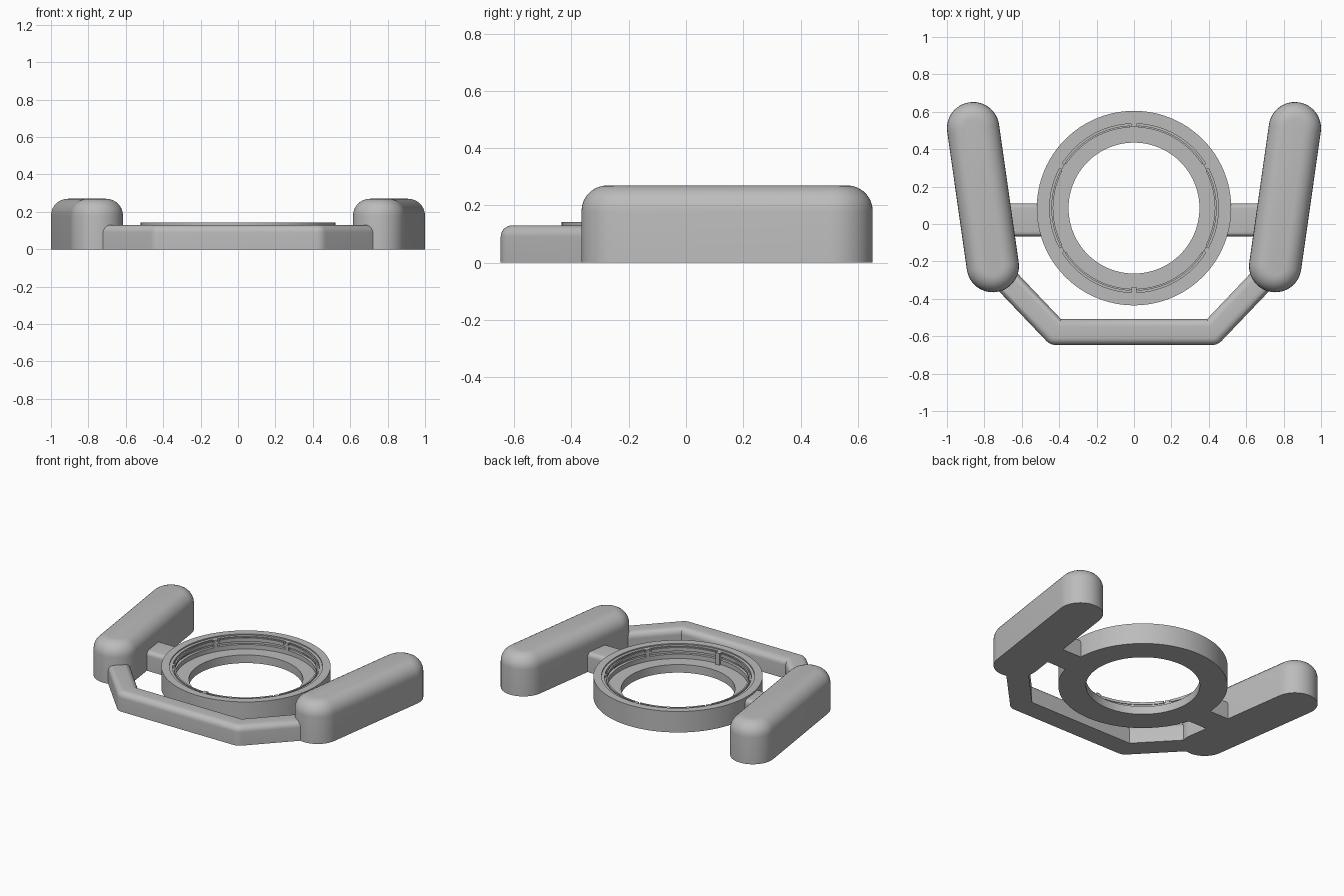
import bpy, bmesh
from math import pi, sin, cos, atan2, radians
from mathutils import Vector, Matrix

cube = bpy.data.objects.get("Cube")
if cube:
    bpy.data.objects.remove(cube, do_unlink=True)

grey = bpy.data.materials.new("plain grey")
grey.use_nodes = True
colour = (0.5, 0.5, 0.5, 1)
grey.diffuse_color = colour
grey.node_tree.nodes["Principled BSDF"].inputs["Base Color"].default_value = colour

RING_Y = 0.085


def finish(bm, name):
    bmesh.ops.recalc_face_normals(bm, faces=bm.faces)
    mesh = bpy.data.meshes.new(name)
    bm.to_mesh(mesh)
    bm.free()
    mesh.materials.append(grey)
    obj = bpy.data.objects.new(name, mesh)
    bpy.context.collection.objects.link(obj)
    bpy.ops.object.select_all(action='DESELECT')
    obj.select_set(True)
    bpy.context.view_layer.objects.active = obj
    bpy.ops.object.shade_smooth_by_angle(angle=radians(32))
    return obj


def rounded_prism(name, outline, height, fillet):
    """Extrude a plan outline and round over its top rim."""
    bm = bmesh.new()
    base = bm.faces.new([bm.verts.new((x, y, 0)) for x, y in outline])
    result = bmesh.ops.extrude_face_region(bm, geom=[base], use_keep_orig=True)
    top = [v for v in result["geom"] if isinstance(v, bmesh.types.BMVert)]
    bmesh.ops.translate(bm, verts=top, vec=(0, 0, height))
    rim = [e for e in bm.edges if all(v.co.z > height / 2 for v in e.verts)]
    bmesh.ops.recalc_face_normals(bm, faces=bm.faces)
    bmesh.ops.bevel(bm, geom=rim, offset=fillet, segments=7, profile=0.5,
                    affect='EDGES', clamp_overlap=True)
    return finish(bm, name)


def arc(centre, radius, start, end, steps):
    return [(centre[0] + radius * cos(start + (end - start) * i / steps),
             centre[1] + radius * sin(start + (end - start) * i / steps))
            for i in range(steps + 1)]


def capsule(a, b, radius):
    heading = atan2(b[1] - a[1], b[0] - a[0])
    return (arc(b, radius, heading - pi / 2, heading + pi / 2, 24)
            + arc(a, radius, heading + pi / 2, heading + 3 * pi / 2, 24))


# Side grips and the arms joining them to the ring
for side, s in (("left", 1), ("right", -1)):
    rounded_prism(side + "_grip",
                  capsule((s * 0.755, -0.225), (s * 0.86, 0.512), 0.14), 0.27, 0.09)
    rounded_prism(side + "_arm",
                  [(s * 0.46, -0.068), (s * 0.82, -0.068),
                   (s * 0.82, 0.11), (s * 0.46, 0.11)], 0.13, 0.03)

# Angled front bar, with softened outer corners
corner = Vector((0.418, -0.578))
end = Vector((0.755, -0.225))
along = (end - corner).normalized()
out = Vector((along.y, -along.x)) * 0.069
outer = arc(corner, 0.069, -pi / 2, atan2(out.y, out.x), 6) + [tuple(end + out)]
inner = [tuple(end - out), (0.39, -0.509)]
half = outer + inner
rounded_prism("front_bar", half + [(-x, y) for x, y in reversed(half)], 0.13, 0.04)

# Holder ring: stepped rim, undercut groove and floor ledge
profile = [(0.35, 0), (0.52, 0), (0.52, 0.142), (0.47, 0.142), (0.47, 0.134),
           (0.451, 0.134), (0.451, 0.118), (0.437, 0.118), (0.437, 0.105),
           (0.455, 0.105), (0.455, 0.085), (0.437, 0.085), (0.437, 0.055),
           (0.35, 0.055)]
bm = bmesh.new()
SIDES = 96
loops = [[bm.verts.new((r * cos(2 * pi * i / SIDES),
                        RING_Y + r * sin(2 * pi * i / SIDES), z))
          for r, z in profile] for i in range(SIDES)]
for i in range(SIDES):
    here, there = loops[i], loops[(i + 1) % SIDES]
    for j in range(len(profile)):
        k = (j + 1) % len(profile)
        bm.faces.new((here[j], there[j], there[k], here[k]))
finish(bm, "holder_ring")

# Thin retaining lip segments and the ribs between them
for i in range(6):
    start = radians(60 * i + 30)
    bm = bmesh.new()
    a0, a1 = start + 0.05, start + radians(60) - 0.05
    inside = arc((0, RING_Y), 0.432, a0, a1, 14)
    outside = arc((0, RING_Y), 0.442, a0, a1, 14)
    face = bm.faces.new([bm.verts.new((x, y, 0.115))
                         for x, y in inside + outside[::-1]])
    lip = bmesh.ops.extrude_face_region(bm, geom=[face], use_keep_orig=True)
    bmesh.ops.translate(bm, vec=(0, 0, 0.017), verts=[
        v for v in lip["geom"] if isinstance(v, bmesh.types.BMVert)])
    finish(bm, f"lip_segment_{i + 1}")

    bm = bmesh.new()
    length = 0.05 if i == 4 else 0.035
    place = (Matrix.Translation((0, RING_Y, 0))
             @ Matrix.Rotation(start, 4, 'Z')
             @ Matrix.Translation((0.472 - length / 2, 0, 0.094))
             @ Matrix.Diagonal((length, 0.028, 0.08, 1)))
    bmesh.ops.create_cube(bm, size=1, matrix=place)
    finish(bm, f"ring_rib_{i + 1}")
